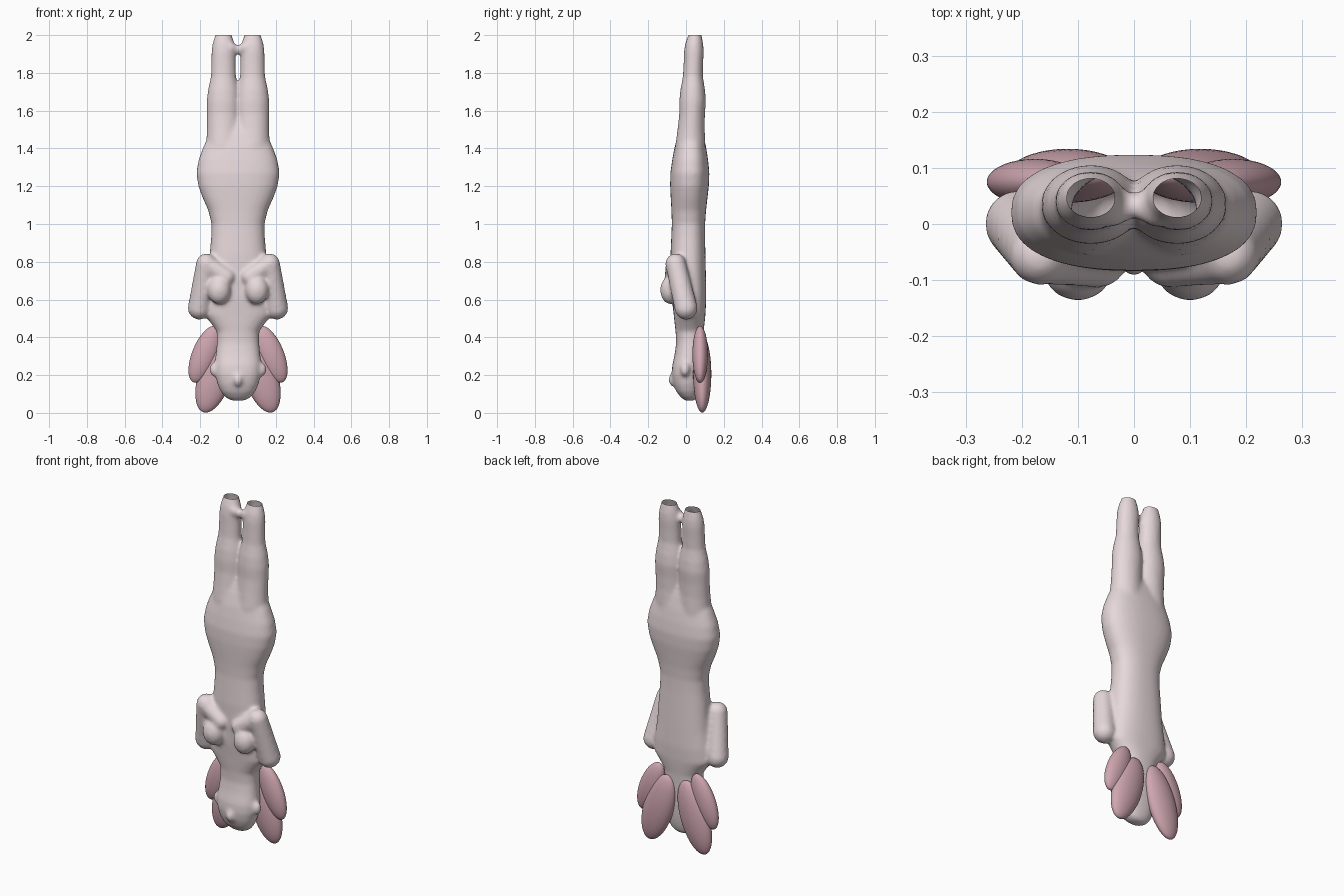
import bpy, bmesh, math
from mathutils import Matrix, Vector


def material(name, color):
    m = bpy.data.materials.new(name)
    m.diffuse_color = (*color, 1)
    return m


def loft(bm, rows, cx=0.0, power=2.0, n=40):
    """Closed skin through rows of (z, half width, front y, back y)."""
    rings = []
    for z, w, y0, y1 in rows:
        ring = []
        for i in range(n):
            a = 2 * math.pi * i / n
            c, s = math.cos(a), math.sin(a)
            px = math.copysign(abs(c) ** (2 / power), c) * w
            py = math.copysign(abs(s) ** (2 / power), s) * (y1 - y0) / 2
            ring.append(bm.verts.new((cx + px, (y0 + y1) / 2 + py, z)))
        rings.append(ring)
    for a, b in zip(rings, rings[1:]):
        for i in range(n):
            j = (i + 1) % n
            bm.faces.new((a[i], a[j], b[j], b[i]))
    bm.faces.new(rings[0][::-1])
    bm.faces.new(rings[-1])


def blob(bm, c, r, tilt=0.0, seg=32):
    m = Matrix.Translation(c) @ Matrix.Rotation(tilt, 4, 'Y') @ Matrix.Diagonal((*r, 1))
    bmesh.ops.create_uvsphere(bm, u_segments=seg, v_segments=seg // 2, radius=1, matrix=m)


def limb(bm, p, q, r0, r1, steps=10):
    p, q = Vector(p), Vector(q)
    for i in range(steps + 1):
        t = i / steps
        r = r0 + (r1 - r0) * t
        blob(bm, p.lerp(q, t), (r, r, r), seg=20)


def make_object(name, bm, mat):
    me = bpy.data.meshes.new(name)
    bm.to_mesh(me)
    bm.free()
    me.materials.append(mat)
    for p in me.polygons:
        p.use_smooth = True
    ob = bpy.data.objects.new(name, me)
    bpy.context.collection.objects.link(ob)
    return ob


skin = material("pale_pink", (0.80, 0.69, 0.71))
rose = material("rose", (0.62, 0.38, 0.43))

# Torso and head, upside down: crown at the bottom, hips near the top
bm = bmesh.new()
loft(bm, [
    (0.064, 0.03, -0.005, 0.045), (0.08, 0.065, -0.025, 0.06),
    (0.11, 0.09, -0.05, 0.07), (0.15, 0.108, -0.066, 0.078),
    (0.20, 0.12, -0.075, 0.083), (0.25, 0.124, -0.073, 0.086),
    (0.31, 0.118, -0.06, 0.088), (0.37, 0.112, -0.052, 0.09),
    (0.43, 0.112, -0.055, 0.093), (0.47, 0.14, -0.06, 0.098),
    (0.52, 0.18, -0.065, 0.103), (0.60, 0.175, -0.075, 0.107),
    (0.70, 0.16, -0.08, 0.106), (0.84, 0.15, -0.082, 0.103),
    (0.93, 0.142, -0.078, 0.101), (1.00, 0.14, -0.075, 0.101),
    (1.07, 0.157, -0.077, 0.106), (1.14, 0.188, -0.081, 0.114),
    (1.20, 0.21, -0.084, 0.121), (1.27, 0.221, -0.083, 0.124),
    (1.34, 0.209, -0.073, 0.117), (1.41, 0.183, -0.06, 0.106),
    (1.48, 0.15, -0.04, 0.09), (1.56, 0.10, -0.01, 0.065)], power=2.4)

# Legs, running past z = 2 so they can be cut open there
for s in (-1, 1):
    loft(bm, [
        (1.30, 0.085, -0.055, 0.10), (1.42, 0.092, -0.056, 0.103),
        (1.50, 0.088, -0.045, 0.099), (1.58, 0.088, -0.036, 0.1),
        (1.65, 0.089, -0.036, 0.106), (1.71, 0.082, -0.03, 0.101),
        (1.78, 0.067, -0.017, 0.09), (1.85, 0.065, -0.013, 0.091),
        (1.91, 0.064, -0.011, 0.094), (1.95, 0.059, -0.006, 0.092),
        (1.98, 0.051, 0.004, 0.087), (2.00, 0.044, 0.012, 0.082),
        (2.05, 0.036, 0.02, 0.074)], cx=s * 0.077)
    # Folded arms, bust and ears
    limb(bm, (s * 0.205, 0.0, 0.555), (s * 0.168, -0.055, 0.79), 0.062, 0.055)
    limb(bm, (s * 0.168, -0.055, 0.79), (s * 0.06, -0.07, 0.72), 0.052, 0.045)
    blob(bm, (s * 0.10, -0.082, 0.65), (0.062, 0.055, 0.075))
    blob(bm, (s * 0.125, -0.005, 0.23), (0.028, 0.025, 0.038))
    limb(bm, (s * 0.04, 0.02, 1.935), (0, 0.035, 1.92), 0.028, 0.022, 3)
blob(bm, (0, -0.075, 0.175), (0.022, 0.018, 0.035))

# Fuse everything into one soft skin
raw = make_object("body_parts", bm, skin)
rm = raw.modifiers.new("fuse", 'REMESH')
rm.mode = 'VOXEL'
rm.voxel_size = 0.009
rm.use_smooth_shade = True
sm = raw.modifiers.new("soften", 'SMOOTH')
sm.factor = 0.5
sm.iterations = 14
dg = bpy.context.evaluated_depsgraph_get()
bm = bmesh.new()
bm.from_mesh(raw.evaluated_get(dg).to_mesh())
bpy.data.objects.remove(raw)

# Open leg ends
bmesh.ops.bisect_plane(bm, geom=bm.verts[:] + bm.edges[:] + bm.faces[:],
                       plane_co=(0, 0, 2), plane_no=(0, 0, 1), clear_outer=True)
make_object("body", bm, skin)

# Four flat petals behind the head
for s, side in ((-1, "left"), (1, "right")):
    for name, c, r, tilt in (
            ("large_petal", (0.118, 0.086, 0.205), (0.09, 0.048, 0.212), 18),
            ("small_petal", (0.176, 0.075, 0.31), (0.067, 0.041, 0.16), 22)):
        bm = bmesh.new()
        blob(bm, (s * c[0], c[1], c[2]), r, -s * math.radians(tilt), seg=48)
        make_object(f"{name}_{side}", bm, rose)
